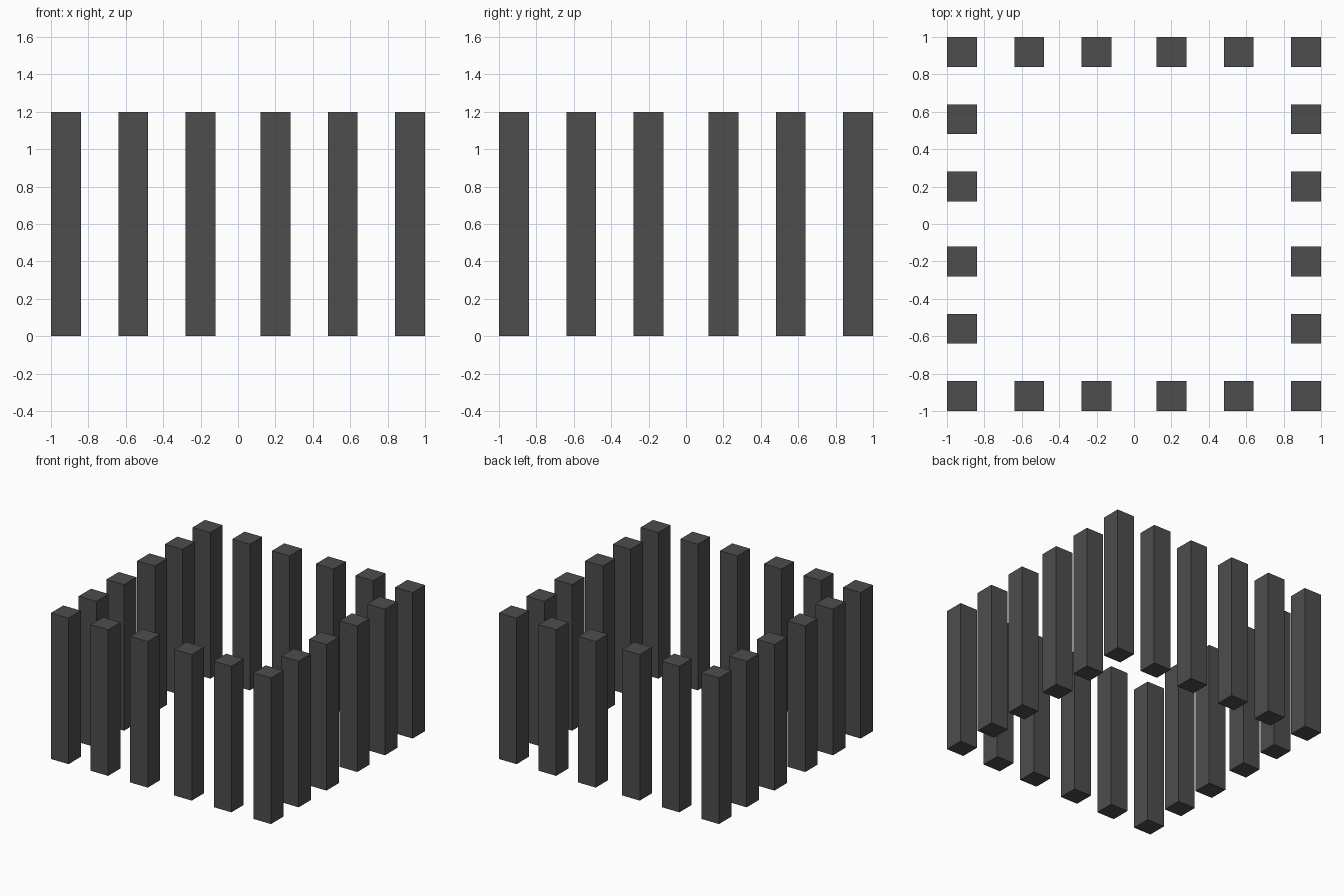
import bpy

if "Cube" in bpy.data.objects:
    bpy.data.objects.remove(bpy.data.objects["Cube"])

HEIGHT = 1.2
WIDTH = 0.16
STATIONS = (-0.92, -0.56, -0.2, 0.2, 0.56, 0.92)

dark_grey = bpy.data.materials.new("dark_grey")
dark_grey.diffuse_color = (0.075, 0.075, 0.075, 1)
dark_grey.use_nodes = True
dark_grey.node_tree.nodes["Principled BSDF"].inputs["Base Color"].default_value = dark_grey.diffuse_color


def add_column(name, x, y):
    bpy.ops.mesh.primitive_cube_add(size=1, location=(x, y, HEIGHT / 2))
    column = bpy.context.object
    column.name = name
    column.scale = (WIDTH, WIDTH, HEIGHT)
    bpy.ops.object.transform_apply(location=False, rotation=False, scale=True)
    column.data.materials.append(dark_grey)


# Front and back rows, corners included
for side, y in (("front", STATIONS[0]), ("back", STATIONS[-1])):
    for i, x in enumerate(STATIONS):
        add_column(f"{side}_column_{i + 1}", x, y)

# Left and right rows between the corners
for side, x in (("left", STATIONS[0]), ("right", STATIONS[-1])):
    for i, y in enumerate(STATIONS[1:-1]):
        add_column(f"{side}_column_{i + 1}", x, y)
